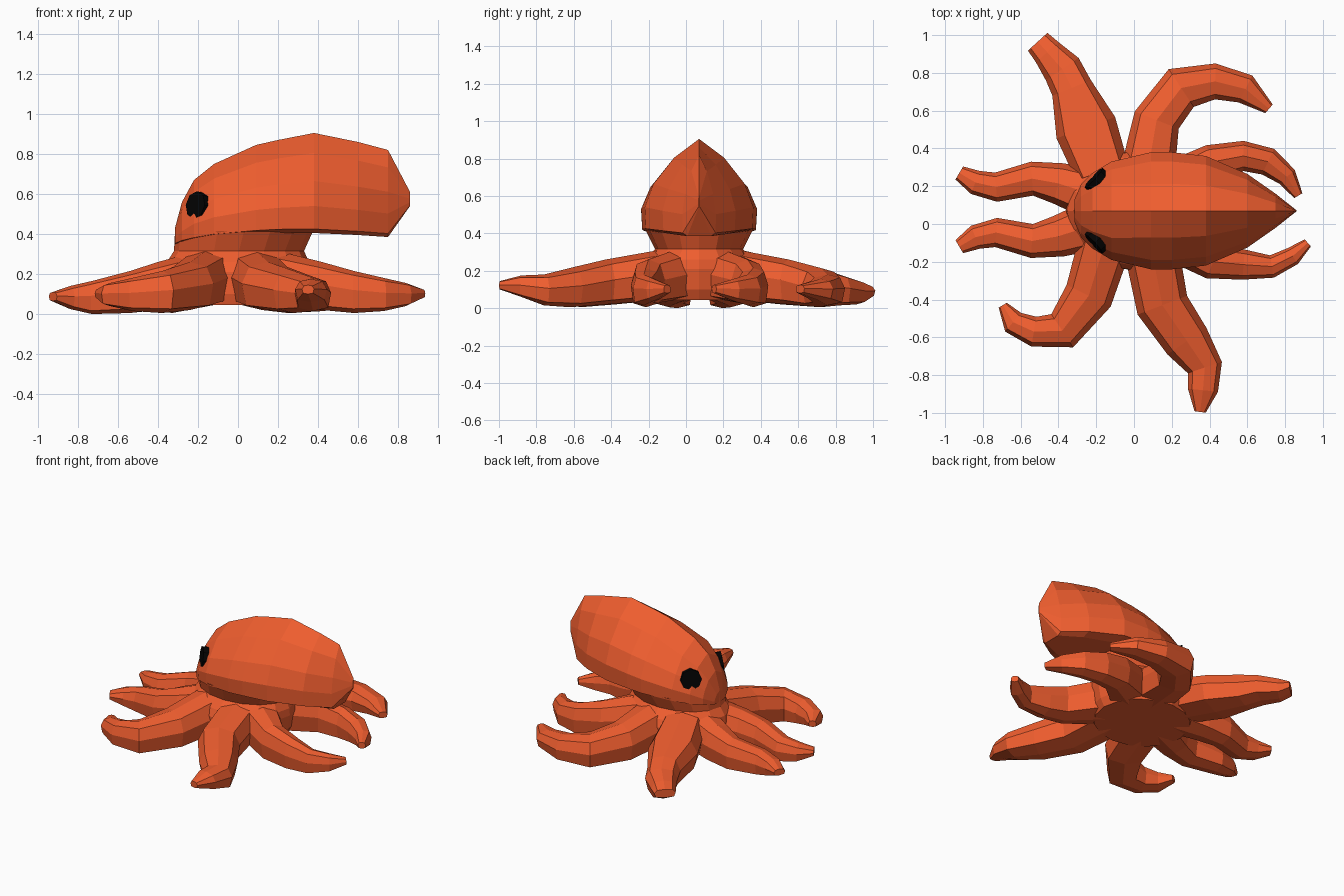
import bpy, bmesh, math
from mathutils import Vector

CY = 0.07  # y of the body's symmetry plane


def material(name, rgb):
    m = bpy.data.materials.new(name)
    m.diffuse_color = (*rgb, 1)
    return m


SKIN = material("orange_skin", (0.86, 0.11, 0.028))
BLACK = material("black_eye", (0.001, 0.001, 0.001))


def loft(name, rings, mat):
    """Join equal-sized rings of points with flat faces and cap both ends."""
    bm = bmesh.new()
    loops = [[bm.verts.new(p) for p in ring] for ring in rings]
    n = len(loops[0])
    for a, b in zip(loops, loops[1:]):
        for i in range(n):
            j = (i + 1) % n
            bm.faces.new((a[i], a[j], b[j], b[i]))
    bm.faces.new(loops[0])
    bm.faces.new(loops[-1])
    bmesh.ops.recalc_face_normals(bm, faces=bm.faces)
    mesh = bpy.data.meshes.new(name)
    bm.to_mesh(mesh)
    bm.free()
    mesh.materials.append(mat)
    ob = bpy.data.objects.new(name, mesh)
    bpy.context.collection.objects.link(ob)
    return ob


# Head: sections along x (x, bottom, top, half width), ending in a pointed ridge
sections = [(-0.315, 0.35, 0.43, 0.06), (-0.28, 0.36, 0.56, 0.14),
            (-0.22, 0.37, 0.67, 0.20), (-0.12, 0.385, 0.75, 0.26),
            (0.09, 0.40, 0.845, 0.31), (0.20, 0.405, 0.87, 0.31),
            (0.38, 0.405, 0.905, 0.29), (0.60, 0.395, 0.86, 0.195), (0.75, 0.385, 0.82, 0.09),
            (0.86, 0.54, 0.61, 0.003)]


def head_ring(x, zb, zt, hw):
    up = 0.55 if x < 0 else 0.46
    half = [(up, 0.8), (0.84, 0.52), (1, 0.27), (0.98, 0.04), (0.7, 0)]
    prof = [(0, 1)] + half + [(-a, b) for a, b in reversed(half)]
    return [(x, CY + hw * a, zb + (zt - zb) * b) for a, b in prof]


loft("head", [head_ring(*s) for s in sections], SKIN)

# Neck and central body: stacked ellipses (z, centre x, radius x, radius y)
levels = [(0.045, -0.01, 0.32, 0.30), (0.10, -0.01, 0.35, 0.315), (0.21, 0, 0.36, 0.315),
          (0.26, 0, 0.355, 0.29), (0.315, 0.005, 0.325, 0.235), (0.415, 0.03, 0.345, 0.285)]
loft("body", [[(cx + rx * math.cos(t), CY + ry * math.sin(t), z)
               for t in [2 * math.pi * i / 16 for i in range(16)]]
              for z, cx, rx, ry in levels], SKIN)

# Eyes: eight-sided discs facing forward and outward
for side, label in ((-1, "front"), (1, "rear")):
    d = Vector((-0.72, side * 0.67, 0.15)).normalized()
    bpy.ops.mesh.primitive_cylinder_add(
        vertices=8, radius=0.07, depth=0.06,
        location=(-0.192, CY + side * 0.155, 0.54),
        rotation=d.to_track_quat('Z', 'Y').to_euler())
    eye = bpy.context.object
    eye.name = "eye_" + label
    eye.data.materials.append(BLACK)

# Arms: centre path (x, y, width); shared height profile (bottom, top)
heights = [(0.045, 0.315), (0.02, 0.26), (0.005, 0.215), (0.015, 0.18), (0.04, 0.155), (0.08, 0.125)]
left = [(-0.20, 0.0, 0.27), (-0.40, -0.065, 0.22), (-0.54, -0.09, 0.18),
        (-0.73, -0.045, 0.155), (-0.84, -0.07, 0.13), (-0.925, -0.12, 0.08)]
arms = {
    "arm_left_front": left,
    "arm_left_rear": [(x, 2 * CY - y + 0.01, w) for x, y, w in left],
    "arm_rear_left": [(-0.17, 0.28, 0.29), (-0.255, 0.51, 0.33), (-0.33, 0.72, 0.22),
                      (-0.38, 0.82, 0.21), (-0.46, 0.91, 0.16), (-0.51, 0.965, 0.14)],
    "arm_rear_right": [(0.07, 0.26, 0.29), (0.12, 0.55, 0.25), (0.25, 0.72, 0.24),
                       (0.43, 0.755, 0.19), (0.59, 0.715, 0.16), (0.715, 0.61, 0.06)],
    "arm_right_rear": [(0.20, 0.19, 0.28), (0.42, 0.33, 0.19), (0.58, 0.36, 0.16),
                       (0.71, 0.33, 0.15), (0.81, 0.25, 0.11), (0.87, 0.15, 0.05)],
    "arm_right_front": [(0.20, -0.05, 0.28), (0.42, -0.20, 0.19), (0.58, -0.215, 0.16),
                        (0.73, -0.225, 0.12), (0.84, -0.17, 0.10), (0.92, -0.10, 0.05)],
    "arm_front_right": [(0.09, -0.12, 0.29), (0.15, -0.43, 0.28), (0.28, -0.62, 0.25),
                        (0.375, -0.76, 0.19), (0.365, -0.88, 0.16), (0.35, -0.995, 0.06)],
    "arm_front_left": [(-0.16, -0.12, 0.28), (-0.24, -0.38, 0.26), (-0.38, -0.565, 0.21),
                       (-0.53, -0.57, 0.16), (-0.64, -0.52, 0.13), (-0.695, -0.43, 0.05)],
}
# Arm cross-section as fractions of width and height
cross = [(0.5, 0.05), (0.36, 0.40), (0, 0.5), (-0.36, 0.40),
         (-0.5, 0.05), (-0.42, -0.40), (0, -0.5), (0.42, -0.40)]

for name, path in arms.items():
    rings = []
    for i, (x, y, w) in enumerate(path):
        p, q = path[max(i - 1, 0)], path[min(i + 1, len(path) - 1)]
        t = Vector((q[0] - p[0], q[1] - p[1], 0)).normalized()
        s = Vector((-t.y, t.x, 0))
        zb, zt = heights[i]
        if name == "arm_rear_left" and i > 3:  # this arm has a blunter, lower tip
            zb, zt = zb - 0.02, zt - 0.005
        elif name == "arm_front_right" and i > 3:  # this tip lifts slightly
            zb, zt = zb + 0.02, zt + 0.02
        elif name.startswith("arm_left") and i > 2:  # these tips lie lower
            zb, zt = zb - 0.015, zt - 0.015
        rings.append([Vector((x, y, (zb + zt) / 2 + b * (zt - zb))) + s * (a * w) for a, b in cross])
    loft(name, rings, SKIN)
